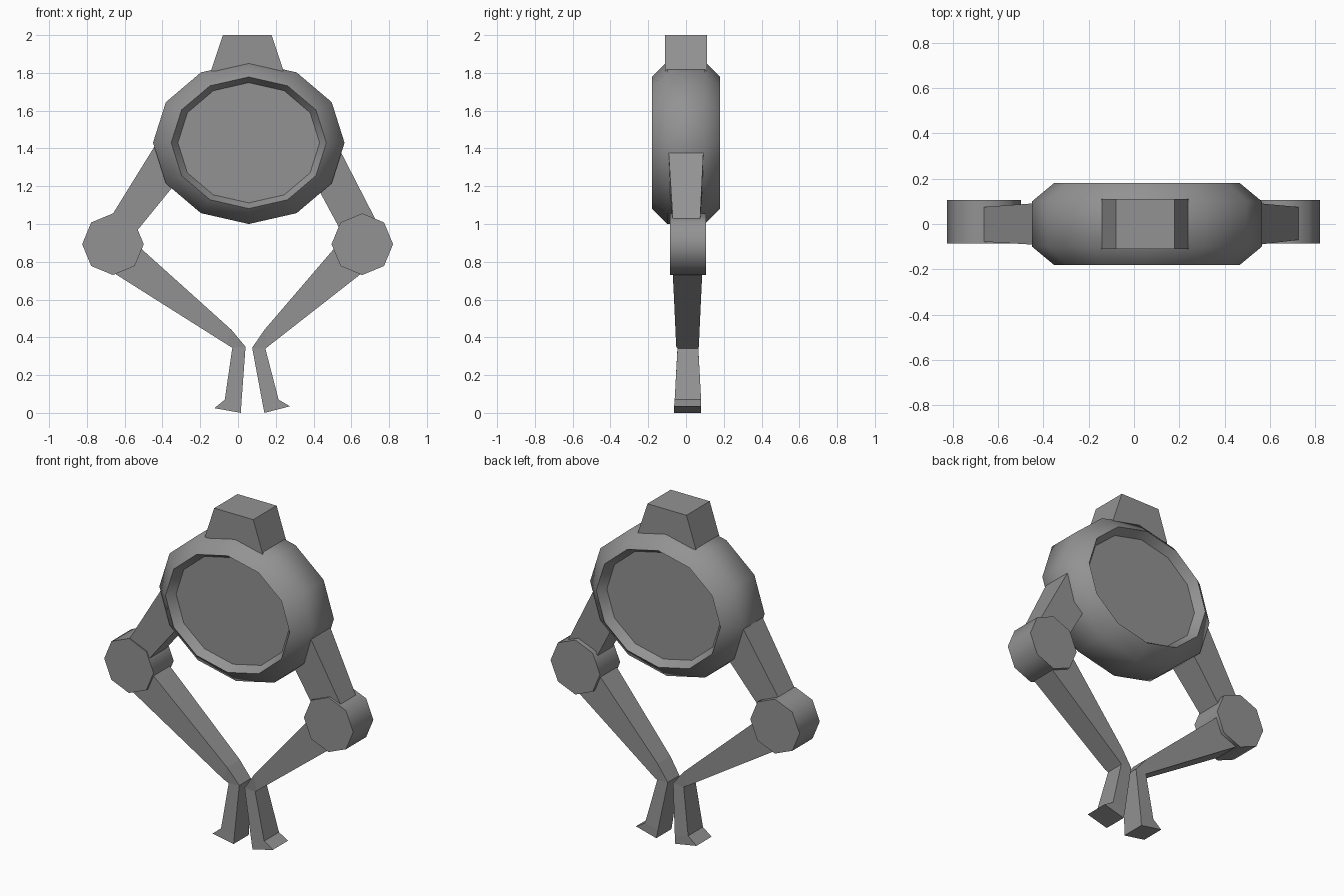
import bpy, bmesh
from math import sin, cos, pi, radians

if "Cube" in bpy.data.objects:
    bpy.data.objects.remove(bpy.data.objects["Cube"])

# One grey metal for everything
grey = bpy.data.materials.new("grey metal")
grey.use_nodes = True
GREY = (0.29, 0.29, 0.29, 1)
grey.diffuse_color = GREY
grey.node_tree.nodes["Principled BSDF"].inputs["Base Color"].default_value = GREY


def loft(name, rings, smooth=None):
    """Skin a list of equal-length vertex rings and cap both ends."""
    bm = bmesh.new()
    rows = [[bm.verts.new(p) for p in ring] for ring in rings]
    n = len(rows[0])
    for a, b in zip(rows, rows[1:]):
        for i in range(n):
            j = (i + 1) % n
            bm.faces.new((a[i], a[j], b[j], b[i]))
    bm.faces.new(rows[0])
    bm.faces.new(rows[-1])
    bmesh.ops.recalc_face_normals(bm, faces=bm.faces)
    mesh = bpy.data.meshes.new(name)
    bm.to_mesh(mesh)
    bm.free()
    mesh.materials.append(grey)
    ob = bpy.data.objects.new(name, mesh)
    bpy.context.collection.objects.link(ob)
    if smooth:
        bpy.ops.object.select_all(action='DESELECT')
        ob.select_set(True)
        bpy.context.view_layer.objects.active = ob
        bpy.ops.object.shade_smooth_by_angle(angle=radians(smooth))
    return ob


def disc_ring(cx, cz, rx, rz, y, sides):
    return [(cx + rx * cos(2 * pi * i / sides), y, cz + rz * sin(2 * pi * i / sides))
            for i in range(sides)]


def slab(a, b, y0, y1):
    """Rectangular section through front-view points a and b."""
    return [(a[0], y0, a[1]), (b[0], y0, b[1]), (b[0], y1, b[1]), (a[0], y1, a[1])]


# Body: twelve-sided oval with chamfered edges and a recessed disc on each face
profile = [(0.74, -0.13), (0.81, -0.18), (1, -0.1), (1, 0.1), (0.81, 0.18), (0.74, 0.13)]
loft("body", [disc_ring(0.057, 1.43, 0.507 * s, 0.43 * s, y, 12) for s, y in profile], 55)

# Tapered block on top
loft("top_block", [slab((-0.143, 1.81), (0.241, 1.81), -0.11, 0.11),
                   slab((-0.08, 2.0), (0.178, 2.0), -0.11, 0.11)])

# Elbow joints: eight-sided drums
for side, x in (("left", 0.658), ("right", -0.662)):
    loft(side + "_joint", [disc_ring(x, 0.893, 0.163, 0.163, y, 8) for y in (-0.085, 0.106)], 50)

# Upper arms, running from inside the body into the joints
loft("left_upper_arm", [slab((0.545, 1.38), (0.39, 1.25), -0.092, 0.092),
                        slab((0.725, 1.03), (0.525, 1.0), -0.07, 0.075),
                        slab((0.76, 0.95), (0.57, 0.9), -0.07, 0.075)])
loft("right_upper_arm", [slab((-0.43, 1.43), (-0.31, 1.24), -0.092, 0.092),
                         slab((-0.665, 1.05), (-0.53, 0.97), -0.078, 0.075),
                         slab((-0.72, 0.96), (-0.6, 0.88), -0.075, 0.075)])

# Lower arms, bending at the wrist and ending in small outward feet
loft("left_lower_arm", [slab((0.56, 0.93), (0.72, 0.79), -0.072, 0.088),
                        slab((0.14, 0.44), (0.16, 0.352), -0.052, 0.068),
                        slab((0.075, 0.345), (0.145, 0.34), -0.045, 0.065),
                        slab((0.13, 0.05), (0.215, 0.07), -0.06, 0.08),
                        slab((0.14, 0.0), (0.275, 0.035), -0.063, 0.08)])
loft("right_lower_arm", [slab((-0.58, 0.93), (-0.72, 0.78), -0.072, 0.088),
                         slab((-0.035, 0.44), (-0.06, 0.363), -0.052, 0.068),
                         slab((0.04, 0.35), (-0.03, 0.345), -0.045, 0.065),
                         slab((0.018, 0.05), (-0.07, 0.07), -0.06, 0.08),
                         slab((0.015, 0.0), (-0.125, 0.025), -0.063, 0.08)])
